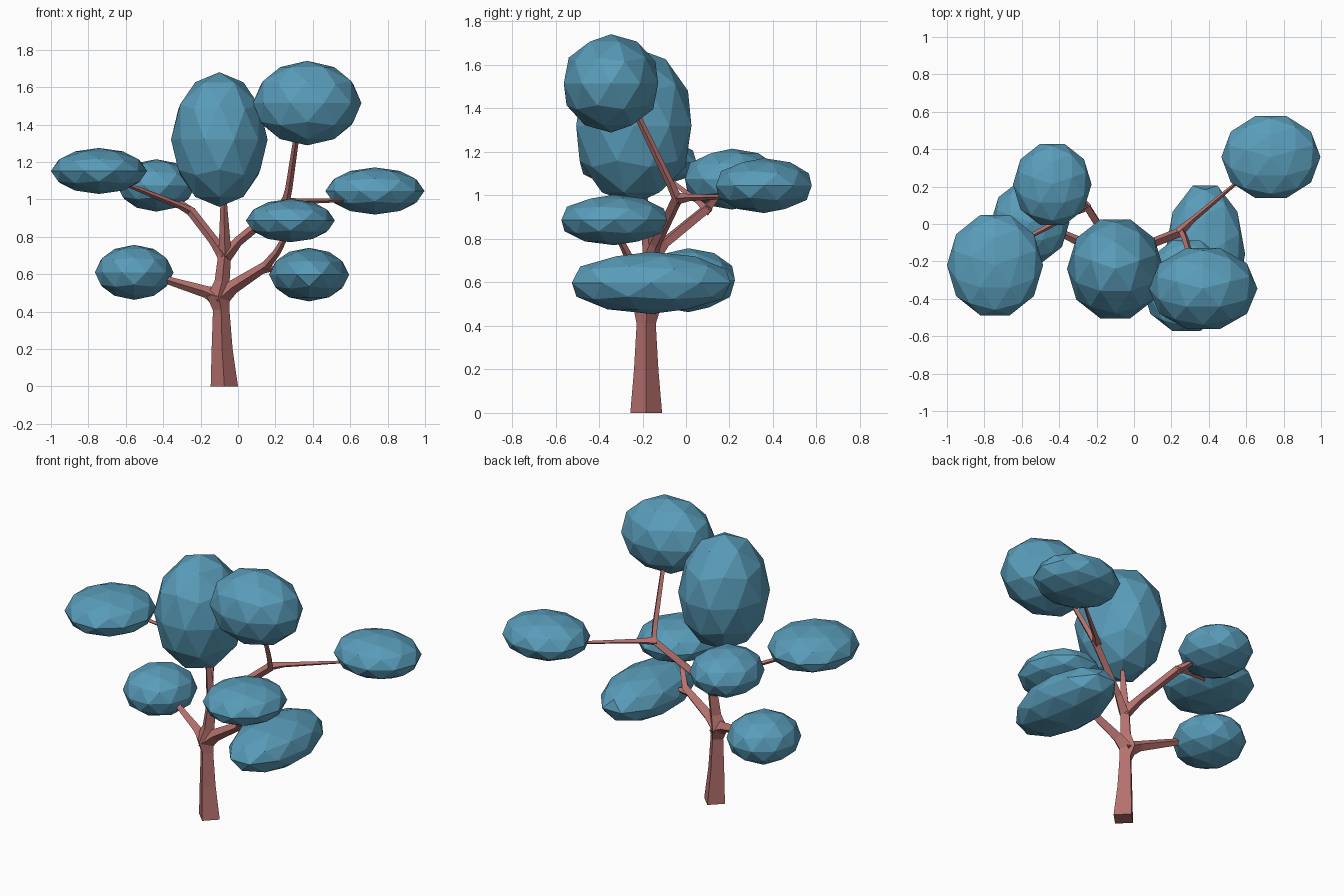
import bpy, bmesh, math
from mathutils import Vector, Matrix

if "Cube" in bpy.data.objects:
    bpy.data.objects.remove(bpy.data.objects["Cube"])


def material(name, rgb):
    m = bpy.data.materials.new(name)
    m.diffuse_color = (*rgb, 1)
    m.use_nodes = True
    m.node_tree.nodes["Principled BSDF"].inputs["Base Color"].default_value = m.diffuse_color
    return m


BARK = material("bark", (0.46, 0.165, 0.155))
LEAF = material("leaf", (0.10, 0.335, 0.49))


def finish(name, bm, mat):
    mesh = bpy.data.meshes.new(name)
    bm.to_mesh(mesh)
    bm.free()
    mesh.materials.append(mat)
    ob = bpy.data.objects.new(name, mesh)
    bpy.context.collection.objects.link(ob)
    return ob


def limb(name, stations):
    """Tapered four-sided limb through (x, y, z, radius) stations."""
    bm = bmesh.new()
    pts = [Vector(s[:3]) for s in stations]
    rings = []
    for i, (p, s) in enumerate(zip(pts, stations)):
        t = (pts[min(i + 1, len(pts) - 1)] - pts[max(i - 1, 0)]).normalized()
        if i == 0 and p.z == 0:
            t = Vector((0, 0, 1))          # flat cut on the ground
        u = Vector((0, 1, 0)).cross(t).normalized()
        v = t.cross(u)
        rings.append([bm.verts.new(p + s[3] * (u * math.cos(a) + v * math.sin(a)))
                      for a in (k * math.pi / 2 for k in range(4))])
    for a, b in zip(rings, rings[1:]):
        for k in range(4):
            j = (k + 1) % 4
            bm.faces.new((a[k], a[j], b[j], b[k]))
    bm.faces.new(rings[0][::-1])
    bm.faces.new(rings[-1])
    bmesh.ops.recalc_face_normals(bm, faces=bm.faces)
    return finish(name, bm, BARK)


def clump(name, centre, radii):
    """Faceted leaf ball stretched to fill the given half sizes."""
    bm = bmesh.new()
    bmesh.ops.create_icosphere(bm, subdivisions=2, radius=1,
                               matrix=Matrix.Rotation(math.pi / 2, 4, 'Z'))
    for k in range(3):
        ext = max(abs(v.co[k]) for v in bm.verts)
        for v in bm.verts:
            v.co[k] = centre[k] + v.co[k] * radii[k] / ext
    return finish(name, bm, LEAF)


# Trunk with its two main forks
limb("trunk", [(-.073, -.183, 0, .073), (-.085, -.183, .2, .056),
               (-.09, -.183, .41, .044), (-.105, -.18, .48, .062),
               (-.085, -.175, .56, .04), (-.07, -.165, .72, .034),
               (-.078, -.2, 1.05, .013)])

# Lower limbs
limb("lower_left_branch", [(-.09, -.185, .47, .055), (-.17, -.15, .505, .032),
                           (-.45, -.02, .59, .017)])
limb("lower_right_branch", [(-.11, -.18, .46, .055), (-.03, -.185, .53, .037),
                            (.15, -.21, .645, .026), (.21, -.265, .72, .02),
                            (.28, -.33, .85, .012)])
limb("lower_right_twig", [(.12, -.205, .625, .026), (.18, -.2, .63, .016),
                          (.3, -.17, .61, .012)])

# Upper limbs
limb("upper_left_branch", [(-.07, -.17, .69, .036), (-.13, -.1, .78, .026),
                           (-.25, .09, .935, .025), (-.31, .13, .98, .017),
                           (-.43, .2, 1.06, .012)])
limb("far_left_twig", [(-.24, .1, .93, .025), (-.31, .065, .965, .017),
                       (-.62, -.1, 1.09, .011)])
limb("upper_right_branch", [(-.07, -.17, .69, .036), (0, -.14, .775, .026),
                            (.255, -.04, .985, .026), (.272, -.075, 1.06, .019),
                            (.325, -.25, 1.42, .014)])
limb("far_right_twig", [(.24, -.045, .985, .028), (.31, .02, .99, .016),
                        (.62, .28, .995, .007)])

# Leaf clumps
clump("crown_clump", (-.1, -.24, 1.32), (.258, .265, .36))
clump("top_right_clump", (.37, -.345, 1.515), (.29, .217, .226))
clump("far_left_clump", (-.743, -.22, 1.152), (.257, .268, .123))
clump("back_left_clump", (-.437, .212, 1.075), (.21, .217, .14))
clump("lower_left_clump", (-.555, .01, .61), (.21, .215, .147))
clump("lower_right_clump", (.38, -.16, .598), (.214, .365, .143))
clump("front_right_clump", (.28, -.33, .887), (.238, .243, .116))
clump("far_right_clump", (.732, .358, 1.045), (.265, .22, .126))
